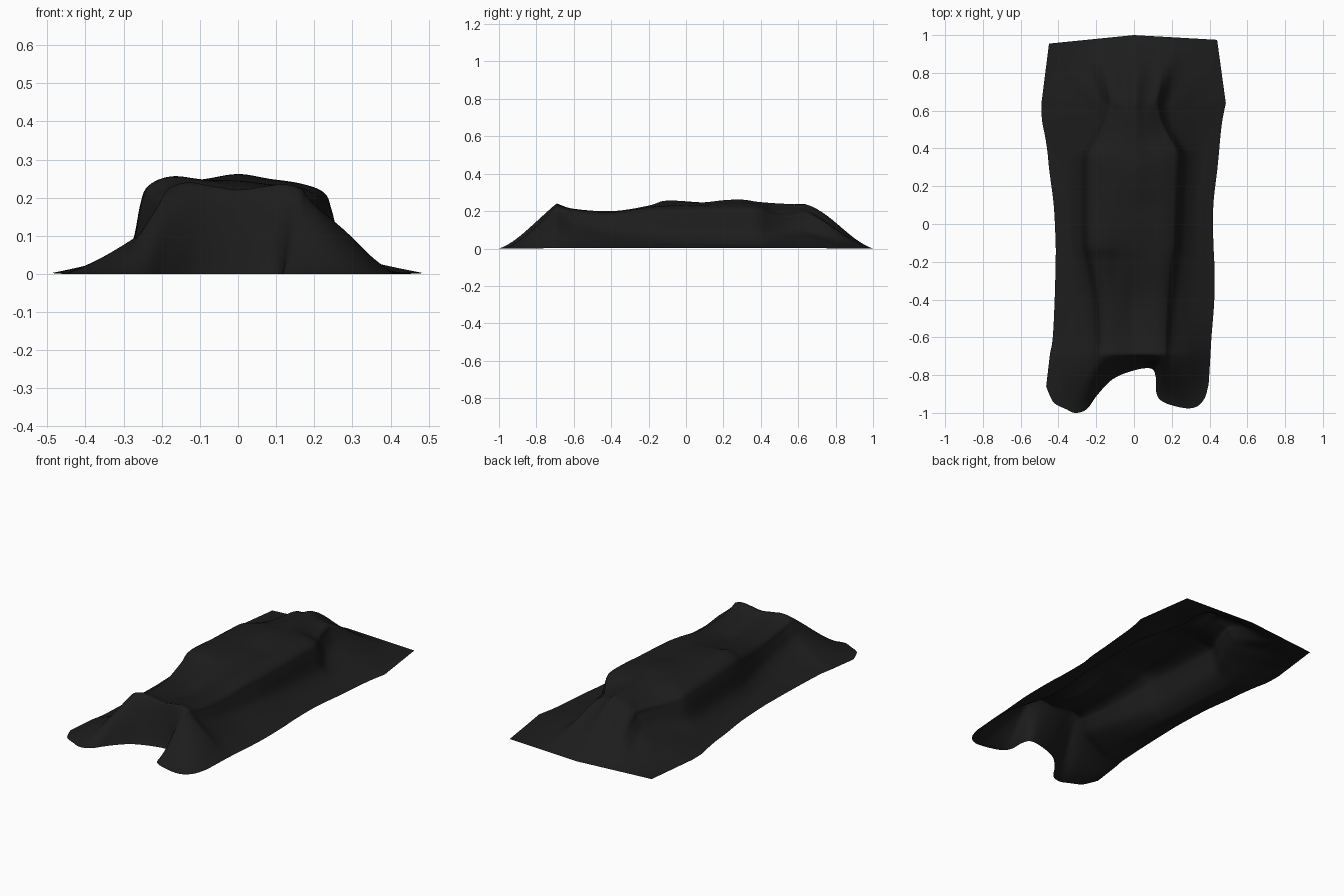
import bpy, bmesh, math
from mathutils import Vector

cube = bpy.data.objects.get("Cube")
if cube:
    bpy.data.objects.remove(cube, do_unlink=True)

STEP = 6      # subdivisions between control stations
END_ROWS = 18  # rows on each sloping end

# Cross-sections along the body: y, then (hem, width, ridge height, tent) for
# the left and right sides, then centre height. Tent 0 is a steep wall over a
# flat hem, tent 1 is a straight slope to the hem.
SECTIONS = [
    (-.69, -.445, .20, .24, .5, .405, .18, .235, 1, .222),
    (-.60, -.43, .19, .212, .4, .41, .18, .21, .75, .20),
    (-.40, -.42, .20, .20, .2, .425, .19, .195, .4, .18),
    (-.20, -.415, .235, .23, .08, .425, .21, .22, .25, .215),
    (-.10, -.415, .255, .256, 0, .42, .225, .225, .2, .235),
    (.10, -.425, .258, .243, 0, .42, .235, .23, .15, .25),
    (.28, -.448, .258, .235, 0, .44, .243, .237, .05, .262),
    (.38, -.458, .25, .228, .05, .45, .243, .23, .05, .25),
    (.46, -.47, .205, .205, .2, .457, .20, .205, .2, .243),
    (.55, -.487, .165, .20, .35, .468, .155, .197, .35, .238),
    (.64, -.49, .14, .205, .4, .486, .135, .20, .4, .234),
]

# Height fractions from hem to shoulder for a wall and for a tent
WALL = (.01, .035, .08, .3, .7, .9)
TENT = (.01, .2, .48, .74, .87, .95)

# Hem around the two feet, left to right
FRONT_HEM = [
    (-.465, -.86), (-.445, -.91), (-.42, -.95), (-.36, -.98), (-.31, -1),
    (-.25, -.98), (-.19, -.9), (-.11, -.82), (0, -.775), (.09, -.765),
    (.115, -.81), (.12, -.9), (.16, -.945), (.27, -.975), (.335, -.965),
    (.375, -.92), (.395, -.85),
]

# Soft dents and folds: x, y, radius x, radius y, depth
FOLDS = [
    (.20, .64, .07, .10, .012), (.15, .50, .06, .05, .008),
    (-.20, .40, .08, .03, .008), (0, -.45, .05, .16, .012),
    (-.10, -.25, .04, .10, .008), (.05, .10, .09, .05, .006),
]


def smooth_path(points):
    """Catmull-Rom curve through a list of equal-length tuples."""
    pts = [Vector(p) for p in points]
    pts = [2 * pts[0] - pts[1]] + pts + [2 * pts[-1] - pts[-2]]
    out = []
    for a, b, c, d in zip(pts, pts[1:], pts[2:], pts[3:]):
        for k in range(STEP):
            t = k / STEP
            out.append(b + (c - a) * (t / 2)
                       + (2 * a - 5 * b + 4 * c - d) * (t * t / 2)
                       + (3 * b - a - 3 * c + d) * (t ** 3 / 2))
    return out + [pts[-2]]


def half_profile(y, hem, width, ridge, tent, centre):
    """Stations from the hem up to the inner top of one side."""
    sign = math.copysign(1, hem)
    flare = abs(hem) - width
    xs = [width + flare * k for k in (1, .75, .45, .13, 0)] + [.92 * width]
    zs = [ridge * (w + (t - w) * tent) for w, t in zip(WALL, TENT)]
    xs += [.68 * width, .34 * width]
    zs += [ridge, (ridge + centre) / 2]
    return [(sign * x, y, z) for x, z in zip(xs, zs)]


def cross_section(s):
    y, centre = s[0], s[-1]
    left = half_profile(y, *s[1:5], centre)
    right = half_profile(y, *s[5:9], centre)
    return smooth_path(left + [(0, y, centre)] + right[::-1])


def slope_rows(hem, ridge):
    """Rows running from a hem on the ground up to a ridge row."""
    rows = []
    for k in range(END_ROWS):
        t = k / END_ROWS
        rise = t / 2 + (3 * t * t - 2 * t ** 3) / 2
        row = []
        for e, r in zip(hem, ridge):
            p = e.lerp(r, t)
            p.z = r.z * rise
            row.append(p)
        rows.append(row)
    return rows


def add_folds(p):
    """Sink the folds and fan pleats down the head end."""
    lift = min(1, p.z / .15)
    for x, y, rx, ry, depth in FOLDS:
        p.z -= lift * depth * math.exp(-((p.x - x) / rx) ** 2 - ((p.y - y) / ry) ** 2)
    if p.y > .58:
        fan = math.atan2(p.x, p.y - .35)
        bell = math.sin(math.pi * min(1, (p.y - .58) / .4))
        p.z += .008 * lift * bell * math.sin(19 * fan + .8)
    p.z = max(p.z, 0)


# Sheet surface: foot slope, body, head slope
body = [cross_section(s) for s in smooth_path(SECTIONS)]
front = smooth_path([(x, y, 0) for x, y in FRONT_HEM])
count = len(front)
back = []
for i in range(count):
    x = -.45 + .89 * i / (count - 1)
    drop = .1 * abs(x) if x < 0 else .057 * x
    back.append(Vector((x, 1 - drop, 0)))
rows = slope_rows(front, body[0]) + body + slope_rows(back, body[-1])[::-1]

bm = bmesh.new()
grid = []
for row in rows:
    verts = []
    for p in row:
        q = p.copy()
        add_folds(q)
        verts.append(bm.verts.new(q))
    grid.append(verts)
for a, b in zip(grid, grid[1:]):
    for i in range(count - 1):
        bm.faces.new((a[i], a[i + 1], b[i + 1], b[i]))
for f in bm.faces:
    f.smooth = True
mesh = bpy.data.meshes.new("draped_sheet")
bm.to_mesh(mesh)
bm.free()

# Dark cloth colour
cloth = bpy.data.materials.new("dark_cloth")
cloth.use_nodes = True
colour = (.012, .012, .012, 1)
cloth.diffuse_color = colour
cloth.node_tree.nodes["Principled BSDF"].inputs["Base Color"].default_value = colour
mesh.materials.append(cloth)

sheet = bpy.data.objects.new("draped_sheet", mesh)
bpy.context.collection.objects.link(sheet)
